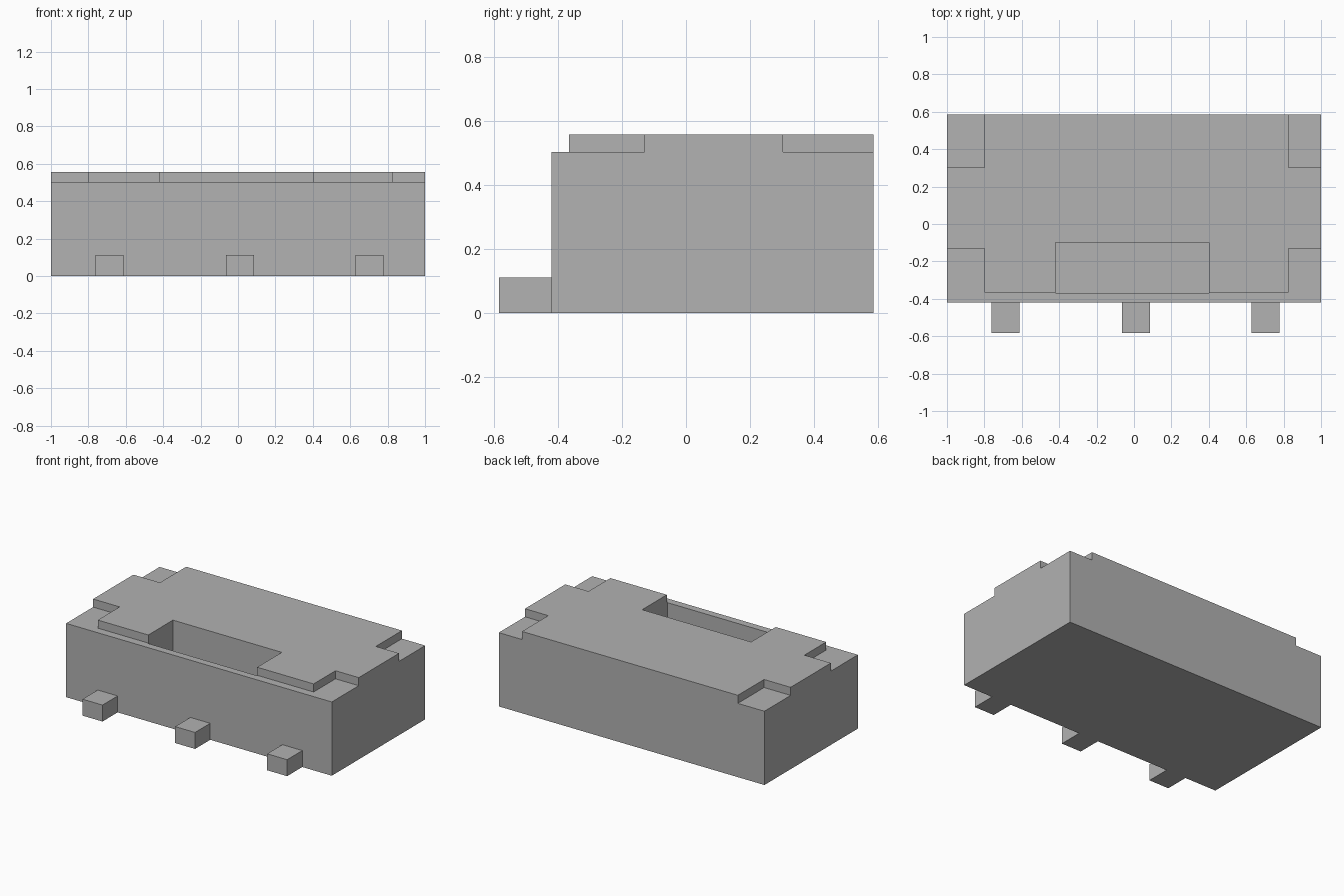
import bpy
from mathutils import Vector

default = bpy.data.objects.get("Cube")
if default:
    bpy.data.objects.remove(default, do_unlink=True)

grey = bpy.data.materials.new("plain grey")
grey.use_nodes = True
colour = (0.445, 0.445, 0.445, 1)
grey.diffuse_color = colour
grey.node_tree.nodes["Principled BSDF"].inputs["Base Color"].default_value = colour


def box(name, low, high):
    """Box between two opposite corners."""
    low, high = Vector(low), Vector(high)
    bpy.ops.mesh.primitive_cube_add(size=1)
    obj = bpy.context.object
    obj.name = name
    for v in obj.data.vertices:
        v.co = (low + high) / 2 + v.co * (high - low)
    obj.data.materials.append(grey)
    return obj


def carve(target, low, high):
    """Cut a box-shaped piece out of the target."""
    cutter = box("cutter", low, high)
    cutter.hide_render = True
    mod = target.modifiers.new("carve", "BOOLEAN")
    mod.operation = "DIFFERENCE"
    mod.solver = "EXACT"
    mod.object = cutter
    bpy.context.view_layer.objects.active = target
    bpy.ops.object.modifier_apply(modifier=mod.name)
    bpy.data.objects.remove(cutter, do_unlink=True)


FRONT, BACK = -0.42, 0.585
STEP, TOP, ABOVE = 0.502, 0.557, 0.8

# Main block
body = box("body", (-1, FRONT, 0), (1, BACK, TOP))

# Lowered front ledge
carve(body, (-1.2, FRONT - 0.2, STEP), (1.2, -0.365, ABOVE))

# Lowered corners
for x0, x1 in ((-1.1, -0.8), (0.825, 1.1)):
    carve(body, (x0, -0.7, STEP), (x1, -0.13, ABOVE))
    carve(body, (x0, 0.303, STEP), (x1, 0.7, ABOVE))

# Deep pocket behind the ledge
carve(body, (-0.42, -0.37, 0.2), (0.4, -0.1, ABOVE))

# Front feet
for side, x in (("right", -0.687), ("middle", 0.01), ("left", 0.703)):
    box(side + "_foot", (x - 0.075, -0.583, 0), (x + 0.075, FRONT, 0.112))
